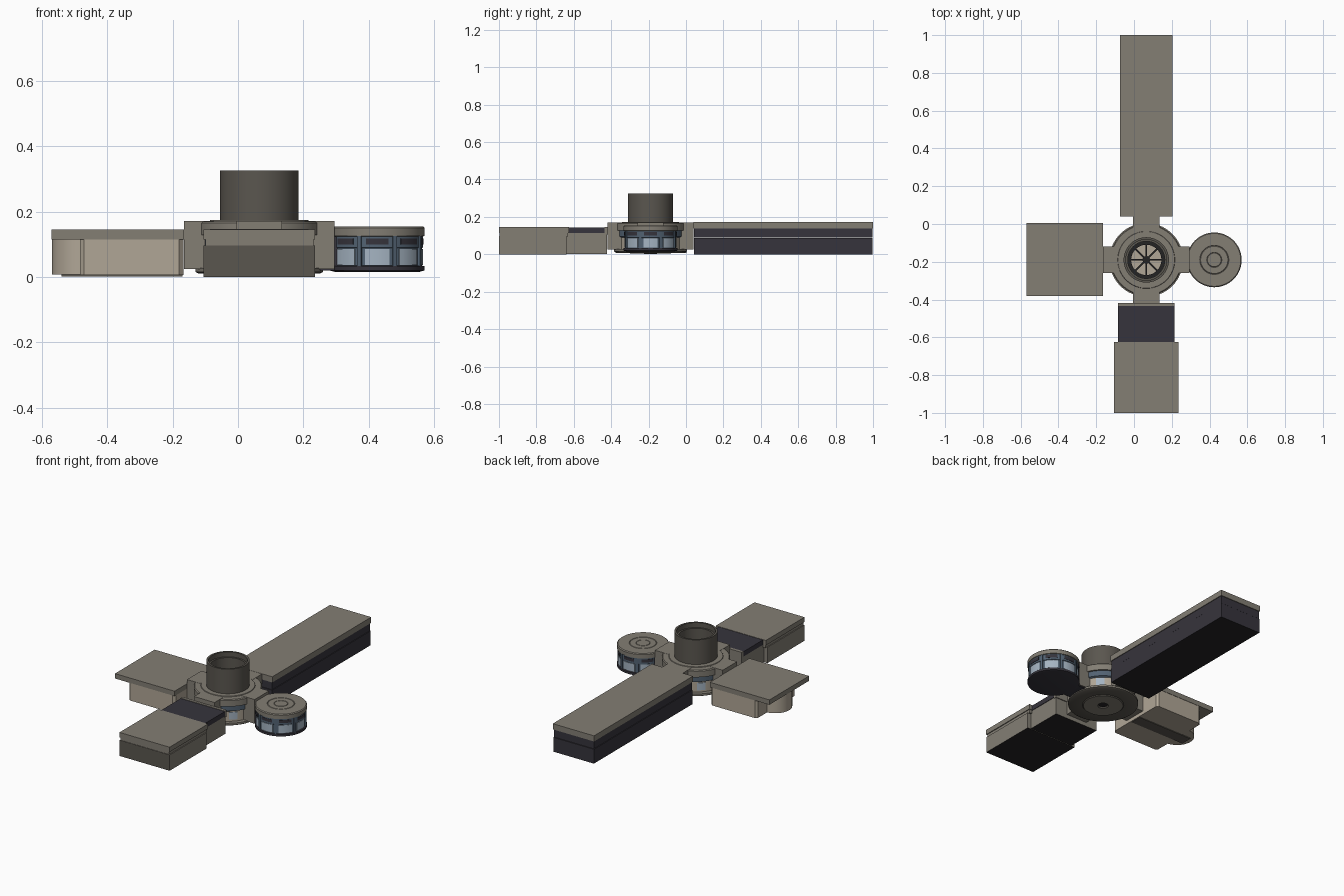
import bpy, bmesh, math
from mathutils import Matrix, Vector

if "Cube" in bpy.data.objects:
    bpy.data.objects.remove(bpy.data.objects["Cube"])


def material(name, srgb):
    lin = [(c / 255 / 12.92) if c < 11 else ((c / 255 + 0.055) / 1.055) ** 2.4 for c in srgb]
    m = bpy.data.materials.new(name)
    m.use_nodes = True
    m.diffuse_color = (*lin, 1)
    bsdf = m.node_tree.nodes["Principled BSDF"]
    bsdf.inputs["Base Color"].default_value = (*lin, 1)
    bsdf.inputs["Roughness"].default_value = 0.8
    return m


taupe = material("taupe plating", (131, 126, 116))
cream = material("cream panel", (176, 166, 150))
brown = material("dark brown", (90, 86, 79))
navy = material("dark navy", (54, 52, 60))
slate = material("slate blue", (82, 98, 114))
glass = material("pale blue window", (165, 180, 194))
black = material("near black", (36, 35, 36))

HX, HY = 0.065, -0.19          # hub centre
SX = 0.425                     # saucer centre, same y as hub


def finish(name, bm, mats, smooth=False):
    bmesh.ops.recalc_face_normals(bm, faces=bm.faces)
    me = bpy.data.meshes.new(name)
    bm.to_mesh(me)
    bm.free()
    for m in mats:
        me.materials.append(m)
    ob = bpy.data.objects.new(name, me)
    bpy.context.collection.objects.link(ob)
    if smooth:
        bpy.ops.object.select_all(action="DESELECT")
        ob.select_set(True)
        bpy.context.view_layer.objects.active = ob
        bpy.ops.object.shade_smooth_by_angle(angle=math.radians(35))
    return ob


def add_box(bm, x, y, z):
    size = Vector((x[1] - x[0], y[1] - y[0], z[1] - z[0]))
    mid = Vector((x[0] + x[1], y[0] + y[1], z[0] + z[1])) / 2
    bmesh.ops.create_cube(bm, size=1, matrix=Matrix.Translation(mid) @ Matrix.Diagonal((*size, 1)))


def box(name, x, y, z, mat, paint=None):
    """Box; paint = (second material, rule on the face normal)."""
    bm = bmesh.new()
    add_box(bm, x, y, z)
    bm.normal_update()
    if paint:
        for f in bm.faces:
            f.material_index = int(paint[1](f.normal))
    return finish(name, bm, [mat] + ([paint[0]] if paint else []))


def lathe(name, cx, profile, mats, bands=None, seg=64):
    """Turn (radius, height) points about a vertical axis; bands = material per step."""
    bm = bmesh.new()
    rings = []
    for r, z in profile:
        if r == 0:
            rings.append([bm.verts.new((cx, HY, z))] * seg)
        else:
            rings.append([bm.verts.new((cx + r * math.cos(math.tau * i / seg),
                                        HY + r * math.sin(math.tau * i / seg), z)) for i in range(seg)])
    for k, (a, b) in enumerate(zip(rings, rings[1:])):
        for i in range(seg):
            j = (i + 1) % seg
            f = bm.faces.new(list(dict.fromkeys((a[i], a[j], b[j], b[i]))))
            f.material_index = bands[k] if bands else 0
    return finish(name, bm, mats, True)


def arc_plates(name, cx, r, z, width, count, start, mat, depth=0.006):
    """Curved plates spaced evenly around a drum."""
    bm = bmesh.new()
    steps = 6
    for n in range(count):
        mid = math.radians(start + 360 * n / count)
        cols = []
        for s in range(steps + 1):
            a = mid + math.radians(width) * (s / steps - 0.5)
            cols.append([bm.verts.new((cx + q * math.cos(a), HY + q * math.sin(a), h))
                         for q, h in ((r, z[0]), (r + depth, z[0]), (r + depth, z[1]), (r, z[1]))])
        for a, b in zip(cols, cols[1:]):
            for i in range(4):
                j = (i + 1) % 4
                bm.faces.new((a[i], a[j], b[j], b[i]))
        bm.faces.new(cols[0])
        bm.faces.new(cols[-1])
    return finish(name, bm, [mat], True)


# Hub: base plate, windowed wall and cap
lathe("hub_base", HX, [(0, 0.012), (0.025, 0.012), (0.03, 0.005), (0.11, 0.005), (0.115, 0.01),
                       (0.185, 0.01), (0.195, 0.016), (0.195, 0.028), (0, 0.028)],
      [brown, taupe, black], [2, 0, 1, 0, 0, 0, 1, 1])
lathe("hub_wall", HX, [(0.17, 0.02), (0.17, 0.09), (0.18, 0.095), (0.18, 0.135)],
      [cream, slate], [0, 1, 1])
arc_plates("hub_windows", HX, 0.168, (0.04, 0.085), 16, 12, 15, glass)
lathe("hub_cap", HX, [(0, 0.128), (0.19, 0.128), (0.19, 0.165), (0.185, 0.17), (0.152, 0.17),
                      (0.15, 0.174), (0.12, 0.174), (0, 0.174)], [taupe])

# Four docking arms around the hub
for side, dx, dy in (("right", -1, 0), ("left", 1, 0), ("front", 0, -1), ("back", 0, 1)):
    near, far, half = 0.14, 0.23, 0.07
    xs = sorted((HX + dx * near, HX + dx * far)) if dx else (HX - half, HX + half)
    ys = sorted((HY + dy * near, HY + dy * far)) if dy else (HY - half, HY + half)
    box(side + "_arm", xs, ys, (0.025, 0.171), taupe)

# Hollow tower with a spoked floor
lathe("tower", HX, [(0.12, 0.172), (0.12, 0.325), (0.108, 0.325), (0.108, 0.295),
                    (0.098, 0.295), (0.098, 0.19), (0, 0.19)], [brown, cream], [0] * 5 + [1])
lathe("tower_floor_ring", HX, [(0.098, 0.2), (0.08, 0.2), (0.08, 0.19)], [black])
lathe("tower_floor_boss", HX, [(0.02, 0.19), (0.02, 0.2), (0, 0.2)], [black], seg=24)
bm = bmesh.new()
for i in range(4):
    bmesh.ops.create_cube(bm, size=1, matrix=Matrix.Translation((HX, HY, 0.194))
                          @ Matrix.Rotation(i * math.pi / 4, 4, "Z") @ Matrix.Diagonal((0.18, 0.009, 0.009, 1)))
finish("tower_floor_spokes", bm, [black])

# Round saucer module with a ring of windows
lathe("saucer", SX, [(0, 0.016), (0.13, 0.016), (0.145, 0.02), (0.145, 0.033), (0.137, 0.035),
                     (0.137, 0.088), (0.14, 0.09), (0.14, 0.124), (0.145, 0.126), (0.145, 0.15),
                     (0.14, 0.155), (0.077, 0.155), (0.075, 0.152), (0.072, 0.155), (0.04, 0.155),
                     (0.038, 0.152), (0.036, 0.155), (0, 0.155)],
      [taupe, navy, slate], [1] * 4 + [2] * 3 + [0] * 10)
arc_plates("saucer_windows", SX, 0.136, (0.037, 0.086), 31, 8, 0, glass, 0.004)
arc_plates("saucer_pillars", SX, 0.136, (0.033, 0.126), 5, 8, 22.5, slate, 0.008)
arc_plates("saucer_upper_panels", SX, 0.138, (0.1, 0.118), 28, 8, 0, navy, 0.004)
box("saucer_neck", (0.25, 0.32), (HY - 0.065, HY + 0.065), (0.02, 0.124), navy)

# Long back wing
box("back_wing_roof", (-0.075, 0.205), (0.04, 1.0), (0.137, 0.172), taupe)
box("back_wing_upper_body", (-0.071, 0.201), (0.044, 0.996), (0.09, 0.137), navy)
box("back_wing_lower_body", (-0.073, 0.203), (0.042, 0.998), (0.0, 0.088), navy,
    (black, lambda n: n.z < -0.5))

# Front wing: wide end block, dark roofed middle
box("front_wing_roof", (-0.105, 0.235), (-1.0, -0.625), (0.115, 0.145), taupe)
box("front_wing_trim", (-0.1, 0.23), (-0.996, -0.63), (0.095, 0.115), taupe)
bm_sides = (-0.105, 0.235)
end = box("front_wing_body", bm_sides, (-0.999, -0.64), (0.0, 0.097), taupe,
          (brown, lambda n: n.y < -0.5 or n.z < -0.5))
end.data.materials.append(black)
for p in end.data.polygons:
    if p.normal.z < -0.5:
        p.material_index = 2
box("front_wing_dark_roof", (-0.085, 0.215), (-0.626, -0.435), (0.113, 0.143), navy)
box("front_wing_middle", (-0.082, 0.212), (-0.65, -0.422), (0.002, 0.113), taupe,
    (black, lambda n: n.z < -0.5))
box("front_wing_collar", (-0.085, 0.215), (-0.435, -0.417), (0.105, 0.146), taupe)

# Side wing: overhanging roof, cream body with a rounded end
box("side_wing_roof", (-0.57, -0.165), (-0.38, 0.005), (0.115, 0.145), taupe)
body = box("side_wing_body", (-0.483, -0.167), (-0.378, 0.003), (0.006, 0.115), cream)
bev = body.modifiers.new("corner_chamfer", "BEVEL")
bev.width = 0.013
bev.segments = 1
bev.limit_method = "WEIGHT"
weights = body.data.attributes.new("bevel_weight_edge", "FLOAT", "EDGE")
for e in body.data.edges:
    a, b = (body.data.vertices[i].co for i in e.vertices)
    weights.data[e.index].value = float(abs(a.z - b.z) > 0.01)
lathe("side_wing_round_end", -0.473, [(0, 0.007), (0.095, 0.007), (0.095, 0.115)], [cream])
box("side_wing_keel", (-0.54, -0.17), (HY - 0.035, HY + 0.035), (0.002, 0.008), brown)
